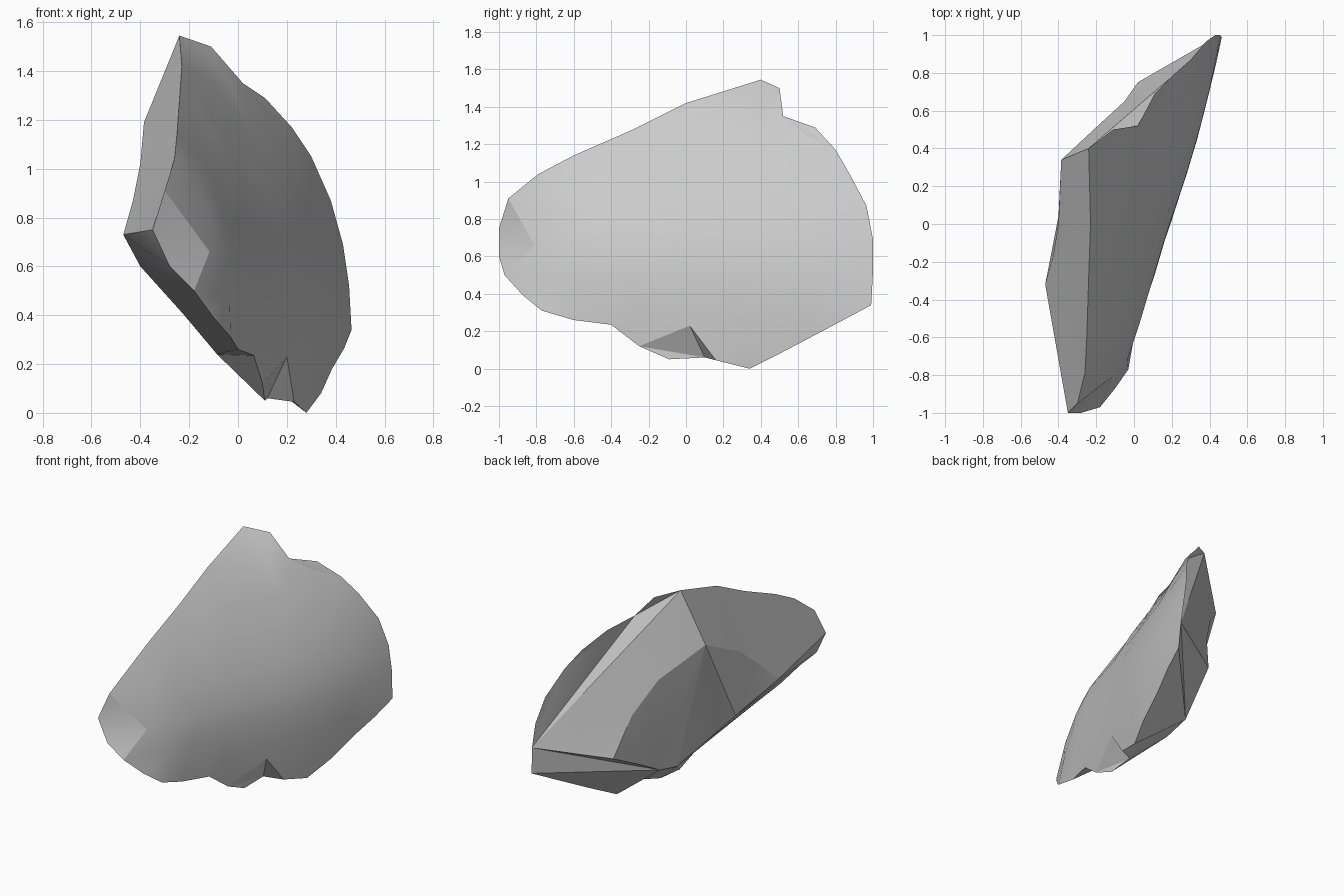
import bpy
import bmesh
from mathutils import Vector
from mathutils.geometry import delaunay_2d_cdt, intersect_point_line

cube = bpy.data.objects.get("Cube")
if cube:
    bpy.data.objects.remove(cube, do_unlink=True)

# Rim of the domed outer surface, from the peak round the nose, base and tail
RIM = [Vector(p) for p in (
    (-.24, .4, 1.545), (-.23, 0, 1.42), (-.24, -.28, 1.28), (-.25, -.6, 1.14),
    (-.26, -.79, 1.04), (-.3, -.95, .91), (-.35, -1, .75), (-.28, -1, .6),
    (-.18, -.97, .5), (-.1, -.87, .39), (-.03, -.77, .31), (0, -.6, .26),
    (.065, -.4, .235), (.1, -.25, .12), (.2, .02, .23), (.23, .16, .045),
    (.28, .34, 0), (.34, .5, .08), (.385, .69, .18), (.435, .85, .265),
    (.465, .99, .34), (.455, 1, .52), (.43, 1, .69), (.38, .965, .87),
    (.3, .87, 1.05), (.22, .8, 1.17), (.11, .69, 1.29), (.02, .52, 1.35),
    (-.11, .5, 1.5))]
PEAK, NOSE, NOTCH_A, NOTCH_TOP, NOTCH_B, HEEL, TAIL, SHOULDER = (
    0, 6, 13, 14, 15, 20, 21, 27)

# Corners of the broken, faceted back
BACK = {
    "ridge_a": (-.385, .34, 1.19), "ridge_b": (-.4, 0, 1.02),
    "ridge_c": (-.43, -.18, .87), "ridge_end": (-.47, -.32, .73),
    "keel_a": (-.4, .04, .6), "keel_b": (-.22, .1, .4),
    "keel_end": (-.086, .22, .24), "base": (.11, -.09, .05),
    "chip": (.12, .1, .06), "low_a": (-.086, .4, .285),
    "low_b": (-.046, .537, .36), "side_a": (.02, .75, .465),
    "side_b": (-.05, .65, .74), "side_c": (-.17, .54, .97),
}


def dome(y, z):
    """Depth of the curved outer surface at a place on it."""
    if y > 0:
        slope = .37 * y - .1 * y * y
        fall = .48 - .14 * y * y
    else:
        slope = .3 * y - 1.8 * max(0, -y - .76) ** 2
        fall = .48
    return .19 + slope - fall * max(0, z - .5) ** 1.5


def rim_distance(p):
    best = 10
    for a, b in zip(flat_rim, flat_rim[1:] + flat_rim[:1]):
        q, t = intersect_point_line(p, a, b)
        q = q.to_2d() if 0 <= t <= 1 else (a if t < 0 else b)
        best = min(best, (p - q).length)
    return best


bm = bmesh.new()
flat_rim = [Vector((p.y, p.z)) for p in RIM]
count = len(RIM)

# Outer surface: rim plus an inner grid, triangulated in side view
grid = [Vector((-.9 + .18 * i + .09 * (j % 2), .15 + .17 * j))
        for i in range(11) for j in range(8)]
grid = [p for p in grid if rim_distance(p) > .08]
# One more point under the peak keeps its tip apart from the back facets
grid.append(Vector((.42, 1.42)))
loop = [(i, (i + 1) % count) for i in range(count)]
coords, _, tris, origin, _, _ = delaunay_2d_cdt(flat_rim + grid, loop, [], 1, 1e-5)

rim = [None] * count
outer = []
for co, source in zip(coords, origin):
    index = source[0] if source else count
    if index < count:
        v = bm.verts.new(RIM[index])
        rim[index] = v
    else:
        v = bm.verts.new((dome(co.x, co.y), co.x, co.y))
    outer.append(v)
for tri in tris:
    bm.faces.new([outer[i] for i in tri])
inner = [v for v in outer if v not in rim and v.link_faces]
bmesh.ops.smooth_vert(bm, verts=inner, factor=.3,
                      use_axis_x=True, use_axis_y=False, use_axis_z=False)

# Faceted back
corner = {name: bm.verts.new(co) for name, co in BACK.items()}


def face(*keys):
    return bm.faces.new([corner[k] if isinstance(k, str) else rim[k] for k in keys])


def fan(hub, *keys):
    for a, b in zip(keys, keys[1:]):
        face(hub, a, b)


# Lower front strip, between the rim and the keel
fan("ridge_end", NOSE, NOSE + 1, "keel_a")
fan("keel_a", *range(NOSE + 1, NOSE + 4), "keel_b")
fan("keel_b", *range(NOSE + 3, NOSE + 6), "keel_end")
fan("keel_end", NOSE + 5, NOSE + 6, "base")
fan("base", NOSE + 6, NOTCH_A, "chip")

# Chipped notch
face(NOTCH_A, NOTCH_TOP, "chip")
face(NOTCH_TOP, NOTCH_B, "chip")

# Underside
fan(TAIL, "side_a", "low_b", "low_a")
fan("low_a", *range(TAIL, NOTCH_B - 1, -1), "chip", "keel_end")
face("keel_end", "chip", "base")

# Upper back facets
face(PEAK, "ridge_a", "side_c")
fan(TAIL, PEAK, "side_c", "side_b", "side_a")
fan(PEAK, TAIL, SHOULDER, SHOULDER + 1)

# Sloping top cut, broad flat back and upper tail facet
large = [
    face(*range(PEAK, NOSE + 1), "ridge_end", "ridge_c", "ridge_b", "ridge_a"),
    face("ridge_a", "ridge_b", "ridge_c", "ridge_end", "keel_a", "keel_b",
         "keel_end", "low_a", "low_b", "side_a", "side_b", "side_c"),
    face(*range(TAIL, SHOULDER + 1)),
]
bmesh.ops.triangulate(bm, faces=large, ngon_method='BEAUTY')

bmesh.ops.delete(bm, geom=[v for v in bm.verts if not v.link_faces], context='VERTS')
bmesh.ops.recalc_face_normals(bm, faces=bm.faces[:])

mesh = bpy.data.meshes.new("rock_shard")
bm.to_mesh(mesh)
bm.free()
shard = bpy.data.objects.new("rock_shard", mesh)
bpy.context.collection.objects.link(shard)

# Plain grey stone
stone = bpy.data.materials.new("grey_stone")
stone.use_nodes = True
colour = (.6, .6, .6, 1)
stone.diffuse_color = colour
for node in stone.node_tree.nodes:
    if node.type == 'BSDF_PRINCIPLED':
        node.inputs["Base Color"].default_value = colour
mesh.materials.append(stone)

bpy.ops.object.select_all(action='DESELECT')
shard.select_set(True)
bpy.context.view_layer.objects.active = shard
bpy.ops.object.shade_smooth_by_angle(angle=.4)
